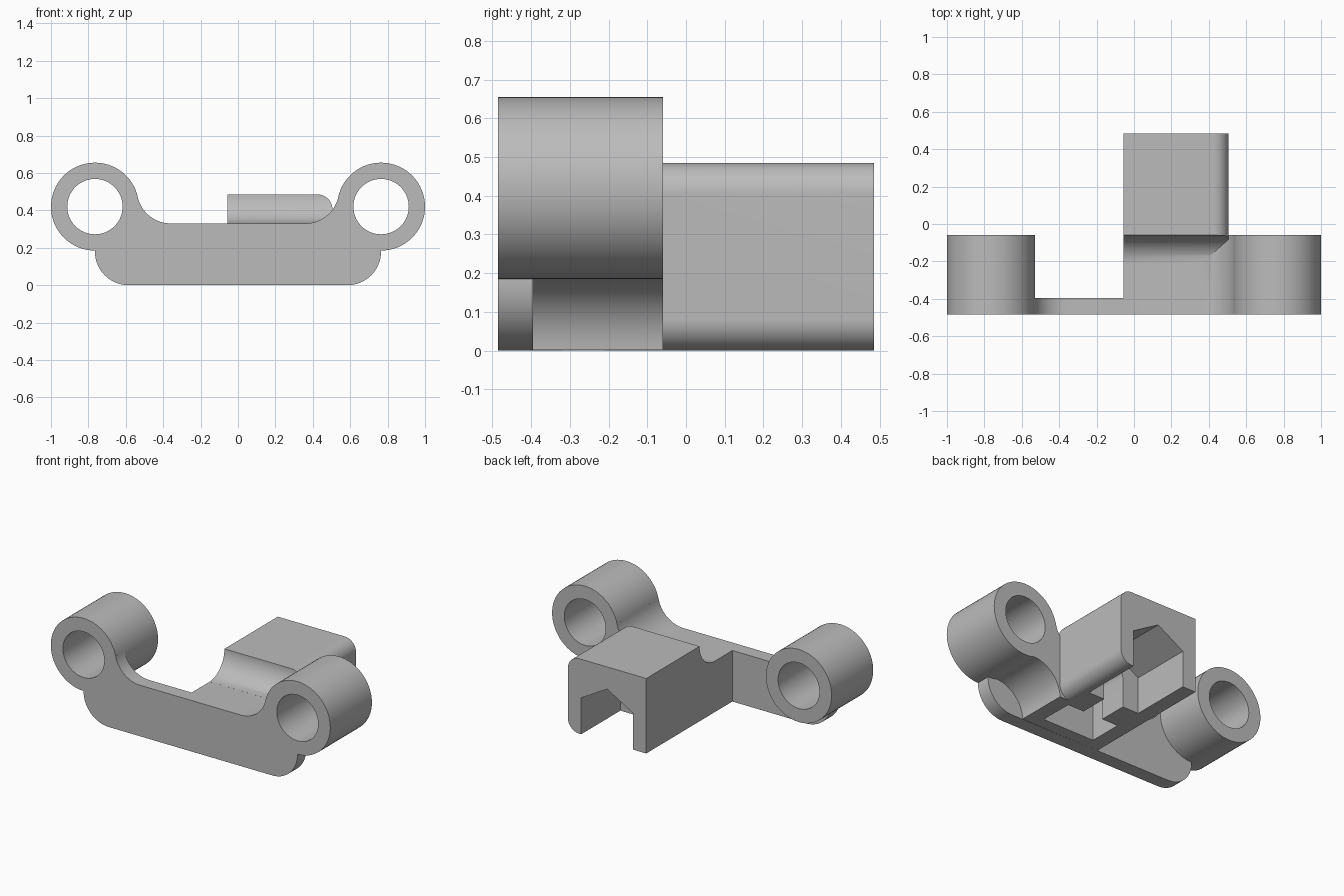
import bpy, bmesh, math

old = bpy.data.objects.get("Cube")
if old:
    bpy.data.objects.remove(old, do_unlink=True)

GREY = (0.5, 0.5, 0.5, 1)
grey = bpy.data.materials.new("plain grey")
grey.use_nodes = True
grey.diffuse_color = GREY
grey.node_tree.nodes["Principled BSDF"].inputs["Base Color"].default_value = GREY

FRONT, PLATE_BACK, RING_BACK, REAR = -0.485, -0.395, -0.06, 0.485
RING_X, RING_Z, RING_R, HOLE_R = 0.765, 0.42, 0.235, 0.148
LEFT, RIGHT, TOP = -0.055, 0.505, 0.485
MID = 0.225


def arc(cx, cz, r, a0, a1, n=16):
    return [(cx + r * math.cos(math.radians(a0 + (a1 - a0) * i / n)),
             cz + r * math.sin(math.radians(a0 + (a1 - a0) * i / n))) for i in range(n + 1)]


def prism(name, outline, start, end, along="y"):
    """Extrude an outline of (x, z) along y, or of (y, z) along x."""
    bm = bmesh.new()
    place = (lambda a, z: (a, start, z)) if along == "y" else (lambda a, z: (start, a, z))
    face = bm.faces.new([bm.verts.new(place(a, z)) for a, z in outline])
    ext = bmesh.ops.extrude_face_region(bm, geom=[face])
    step = (0, end - start, 0) if along == "y" else (end - start, 0, 0)
    moved = [g for g in ext["geom"] if isinstance(g, bmesh.types.BMVert)]
    bmesh.ops.translate(bm, verts=moved, vec=step)
    bmesh.ops.recalc_face_normals(bm, faces=bm.faces)
    mesh = bpy.data.meshes.new(name)
    bm.to_mesh(mesh)
    bm.free()
    ob = bpy.data.objects.new(name, mesh)
    bpy.context.collection.objects.link(ob)
    mesh.materials.append(grey)
    return ob


def combine(target, tool, operation):
    mod = target.modifiers.new(operation.lower(), "BOOLEAN")
    mod.operation, mod.object, mod.solver = operation, tool, "EXACT"
    bpy.context.view_layer.objects.active = target
    bpy.ops.object.modifier_apply(modifier=mod.name)
    bpy.data.objects.remove(tool, do_unlink=True)


def mirror(points):
    return [(-x, z) for x, z in reversed(points)]


def circle(x, z, r):
    return arc(x, z, r, 0, 360, 64)[:-1]


# Front plate: rounded lower corners, concave upper fillets flowing into the rings
lower = arc(0.585, 0.18, 0.18, -90, 0)
upper = arc(0.36, 0.51, 0.18, -12.5, -90)
half = lower + [(RING_X, RING_Z)] + upper
bracket = prism("bracket", half + mirror(half), FRONT, PLATE_BACK)

# Web joining the block to the ring on its side
under = arc(0.705, -0.005, 0.2, 178, 92)
web = prism("web", [(LEFT, 0)] + under + [(RING_X, 0.2), (RING_X, RING_Z)] + upper
            + [(LEFT, 0.33)], PLATE_BACK - 0.03, RING_BACK)

# Rear block, with a concave sweep down to the web
block = prism("block", [(LEFT, 0)] + arc(RIGHT - 0.08, 0.08, 0.08, -90, 0)
              + arc(RIGHT - 0.08, TOP - 0.08, 0.08, 0, 90) + [(LEFT, TOP)],
              RING_BACK - 0.15, REAR)
sweep = prism("sweep_cutter", circle(RING_BACK - 0.155, TOP, 0.155), -1, 1, "x")
combine(block, sweep, "DIFFERENCE")

combine(bracket, web, "UNION")
combine(bracket, block, "UNION")

# Ring sleeves and their bores
for side in (-1, 1):
    ring = prism("ring", circle(side * RING_X, RING_Z, RING_R), FRONT, RING_BACK)
    combine(bracket, ring, "UNION")
for side in (-1, 1):
    bore = prism("bore", circle(side * RING_X, RING_Z, HOLE_R), FRONT - 0.1, REAR)
    combine(bracket, bore, "DIFFERENCE")

# Underside pockets: gabled rear channel, front pocket, and the slot between them
W = 0.185
gable = [(MID - W, -0.1), (MID + W, -0.1), (MID + W, 0.235), (MID, 0.342), (MID - W, 0.235)]
pocket = [(MID - W, -0.1), (MID + W, -0.1), (MID + W, 0.235), (MID + 0.1, 0.28),
          (MID - 0.1, 0.28), (MID - W, 0.235)]
slot = [(MID - 0.07, -0.1), (MID + 0.07, -0.1)] + arc(MID, 0.19, 0.07, 0, 180)
for outline, y0, y1 in ((gable, 0.085, REAR + 0.1), (pocket, -0.32, -0.1), (slot, -0.2, 0.2)):
    combine(bracket, prism("pocket_cutter", outline, y0, y1), "DIFFERENCE")

# Smooth shading on the rounded parts only
bpy.ops.object.select_all(action="DESELECT")
bracket.select_set(True)
bpy.context.view_layer.objects.active = bracket
bpy.ops.object.shade_smooth_by_angle(angle=math.radians(25))
